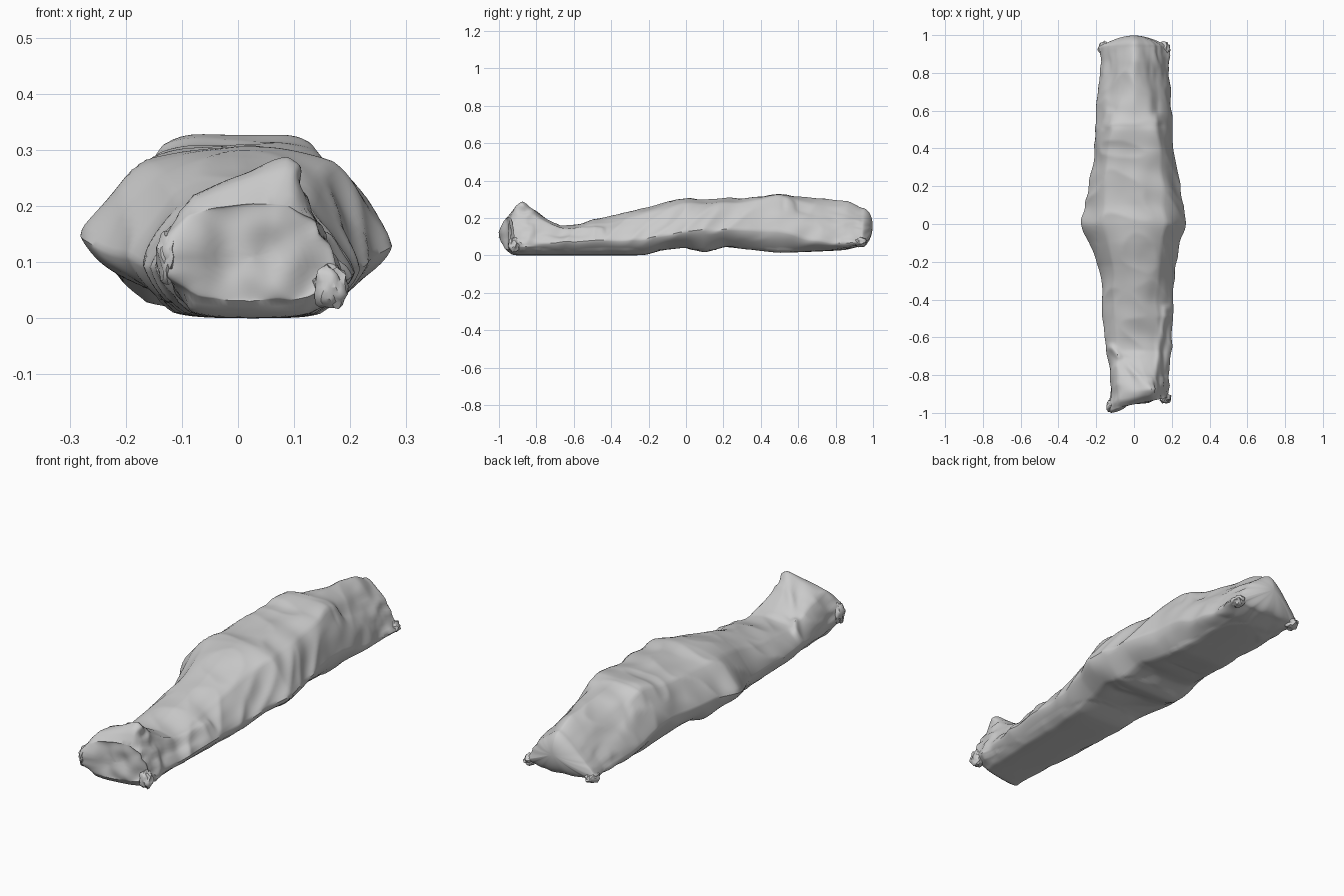
import bpy, bmesh, math
from mathutils import Vector, noise

if "Cube" in bpy.data.objects:
    bpy.data.objects.remove(bpy.data.objects["Cube"])

# Stations along the body:
# y, left x, right x, widest height, bottom z, top z, ridge x, shoulder z, shoulder fraction
ROWS = [
    (-0.95, -0.145, 0.188, 0.09, 0.030, 0.205, 0.06, 0.190, 0.60),
    (-0.92, -0.135, 0.188, 0.08, 0.003, 0.262, 0.08, 0.218, 0.58),
    (-0.88, -0.125, 0.190, 0.06, 0.000, 0.290, 0.09, 0.212, 0.64),
    (-0.80, -0.130, 0.180, 0.06, 0.000, 0.232, 0.06, 0.195, 0.68),
    (-0.67, -0.145, 0.198, 0.07, 0.000, 0.158, 0.02, 0.145, 0.62),
    (-0.42, -0.170, 0.205, 0.08, 0.000, 0.205, 0.01, 0.175, 0.60),
    (-0.22, -0.192, 0.222, 0.09, 0.003, 0.252, 0.01, 0.220, 0.60),
    (-0.10, -0.235, 0.242, 0.11, 0.035, 0.288, 0.00, 0.255, 0.60),
    (0.00, -0.278, 0.276, 0.13, 0.040, 0.303, 0.00, 0.275, 0.60),
    (0.10, -0.262, 0.262, 0.14, 0.018, 0.297, 0.00, 0.278, 0.60),
    (0.21, -0.242, 0.244, 0.14, 0.045, 0.305, 0.00, 0.282, 0.63),
    (0.40, -0.212, 0.214, 0.14, 0.025, 0.310, 0.00, 0.295, 0.64),
    (0.50, -0.203, 0.203, 0.13, 0.015, 0.328, 0.00, 0.318, 0.60),
    (0.68, -0.192, 0.194, 0.08, 0.020, 0.306, 0.00, 0.245, 0.58),
    (0.86, -0.170, 0.178, 0.06, 0.030, 0.288, 0.00, 0.210, 0.54),
    (0.94, -0.185, 0.188, 0.06, 0.050, 0.255, 0.00, 0.180, 0.52),
]
# Cloth folds seen from above: x1, y1, x2, y2, height, width
FOLDS = [
    (-0.12, -0.66, 0.07, -0.86, 0.020, 0.018),
    (0.17, -0.45, 0.12, -0.80, 0.022, 0.018),
    (-0.06, -0.72, 0.02, -0.88, -0.016, 0.022),
    (0.15, -0.80, 0.19, -0.20, -0.014, 0.016),
    (0.12, 0.60, 0.10, 0.90, -0.022, 0.022),
    (-0.12, 0.62, -0.11, 0.90, -0.018, 0.024),
    (0.14, 0.52, 0.19, 0.30, -0.014, 0.018),
    (-0.15, 0.50, -0.20, 0.30, -0.012, 0.018),
]
LENGTH_STEPS, RING = 190, 96


def hermite(p0, p1, p2, p3, t, d0, d1, d2):
    m1 = (p2 - p0) / (d0 + d1) * d1
    m2 = (p3 - p1) / (d1 + d2) * d1
    return ((2*t**3 - 3*t*t + 1) * p1 + (t**3 - 2*t*t + t) * m1
            + (3*t*t - 2*t**3) * p2 + (t**3 - t*t) * m2)


def station(y):
    n = len(ROWS)
    i = max(k for k in range(n - 1) if ROWS[k][0] <= y + 1e-9)
    a, b, c, d = [ROWS[k] for k in (max(i - 1, 0), i, i + 1, min(i + 2, n - 1))]
    d1 = c[0] - b[0]
    t = (y - b[0]) / d1
    smooth = [hermite(a[k], b[k], c[k], d[k], t, b[0] - a[0], d1, d[0] - c[0])
              for k in range(1, 9)]
    # half way to straight lines, for taut cloth
    return [0.6 * s + 0.4 * (b[k + 1] * (1 - t) + c[k + 1] * t)
            for k, s in enumerate(smooth)]


def outline(y):
    """Closed, slightly angular cross-section through eight cloth points."""
    xl, xr, zs, zb, zt, xt, zsh, f = station(y)
    pts = [(0.02, zb), (xr * 0.66, zb + 0.008), (xr, zs), (xr * f, zsh),
           (xt, zt), (xl * f, zsh), (xl, zs + 0.015), (xl * 0.62, zb + 0.010)]
    out = []
    for k in range(RING):
        u = k / RING * 8
        i, t = int(u), u % 1
        q = [pts[(i + o) % 8] for o in (-1, 0, 1, 2)]
        out.append([0.65 * hermite(*[p[c] for p in q], t, 1, 1, 1)
                    + 0.35 * (q[1][c] * (1 - t) + q[2][c] * t) for c in (0, 1)])
    return out


def fold_height(x, y):
    h = 0
    for x1, y1, x2, y2, amp, w in FOLDS:
        dx, dy = x2 - x1, y2 - y1
        t = ((x - x1) * dx + (y - y1) * dy) / (dx * dx + dy * dy)
        t = min(max(t, 0), 1)
        dist = math.hypot(x - x1 - t * dx, y - y1 - t * dy)
        h += amp * math.exp(-(dist / w) ** 2) * (1 - 0.8 * t)
    return h


def drape(x, y, z, middle):
    """Add folds, wrinkles and the gathered corners to one cloth point."""
    if z > middle:
        z += fold_height(x, y)
    broad = noise.noise(Vector((x * 9, y * 6, z * 9)))
    crease = 0.25 - abs(noise.noise(Vector((x * 5 + y * 3, y * 5, z * 8 - y * 5))))
    gather = min(max((abs(y) - 0.70) / 0.22, 0), 1) * min(abs(x) / 0.15, 1)
    fine = noise.noise(Vector((x * 26, y * 12, z * 30 + 5)))
    out = math.copysign(min(abs(x) / 0.1, 1), x)
    x += 0.006 * broad + 0.014 * gather * fine + 0.016 * crease * out
    if z > 0.03:
        z += 0.007 * broad + 0.009 * gather * fine + 0.012 * crease
    # uneven foot end: the left corner pulls forward
    end = min(max((-y - 0.8) / 0.15, 0), 1)
    y += end * (0.2 * x - 0.005)
    return Vector((x, y, max(z, 0)))


# Wrapped body lofted from foot to head
bm = bmesh.new()
rings = []
y0, y1 = ROWS[0][0], ROWS[-1][0]
for s in range(LENGTH_STEPS + 1):
    y = y0 + (y1 - y0) * s / LENGTH_STEPS
    mid = station(y)[2] + 0.02
    rings.append([bm.verts.new(drape(x, y, z, mid)) for x, z in outline(y)])


def bridge(a, b):
    for k in range(RING):
        n = (k + 1) % RING
        bm.faces.new((a[k], a[n], b[n], b[k]))


for a, b in zip(rings, rings[1:]):
    bridge(a, b)


def close_end(ring, cx, cz, height):
    """Close an end with shrinking rings, pushed out by height(x, a, z)."""
    last = ring
    for j in range(1, 13):
        a = j / 12.5 * math.pi / 2
        new = []
        for v in ring:
            x = cx + (v.co.x - cx) * math.cos(a)
            z = cz + (v.co.z - cz) * math.cos(a)
            edge = ring[0].co.y if height is foot_front else v.co.y
            y = v.co.y * math.cos(a) + edge * (1 - math.cos(a)) + height(x, math.sin(a), z)
            new.append(bm.verts.new((x, y, z)))
        bridge(last, new)
        last = new
    t = bm.verts.new(sum((v.co for v in last), Vector()) / RING)
    for k in range(RING):
        bm.faces.new((last[k], last[(k + 1) % RING], t))


def head_dome(x, s, z):
    return s * 0.058 * max(1 - (x / 0.21) ** 2, 0)


def foot_front(x, s, z):
    wave = noise.noise(Vector((x * 16, 0, z * 12)))
    return s * (0.2 * x - 0.004 + 0.018 * wave - 0.012 * math.cos((x - 0.09) * 28))


close_end(rings[-1], 0, 0.16, head_dome)
close_end(rings[0], 0.03, 0.11, foot_front)
bmesh.ops.recalc_face_normals(bm, faces=bm.faces)


def add_object(name, source):
    mesh = bpy.data.meshes.new(name)
    source.to_mesh(mesh)
    source.free()
    ob = bpy.data.objects.new(name, mesh)
    bpy.context.collection.objects.link(ob)
    bpy.context.view_layer.objects.active = ob
    ob.select_set(True)
    bpy.ops.object.shade_smooth_by_angle(angle=math.radians(40))
    ob.select_set(False)


add_object("wrapped_body", bm)


# Gathered cloth tufts at the four corners
def tuft(name, loc, size, seed):
    t = bmesh.new()
    bmesh.ops.create_icosphere(t, subdivisions=3, radius=1)
    for v in t.verts:
        r = 1 + 0.35 * noise.noise(v.co * 2.2 + Vector((seed, 0, 0)))
        v.co = Vector(loc) + Vector([v.co[i] * r * size[i] for i in range(3)])
    add_object(name, t)


tuft("foot_tuft_left", (-0.122, -0.965, 0.11), (0.022, 0.034, 0.05), 1)
tuft("foot_tuft_right", (0.165, -0.92, 0.055), (0.03, 0.03, 0.04), 4)
for side, label in ((-1, "left"), (1, "right")):
    tuft("head_tuft_" + label, (side * 0.16, 0.93, 0.07), (0.03, 0.035, 0.025), 7 + side)
